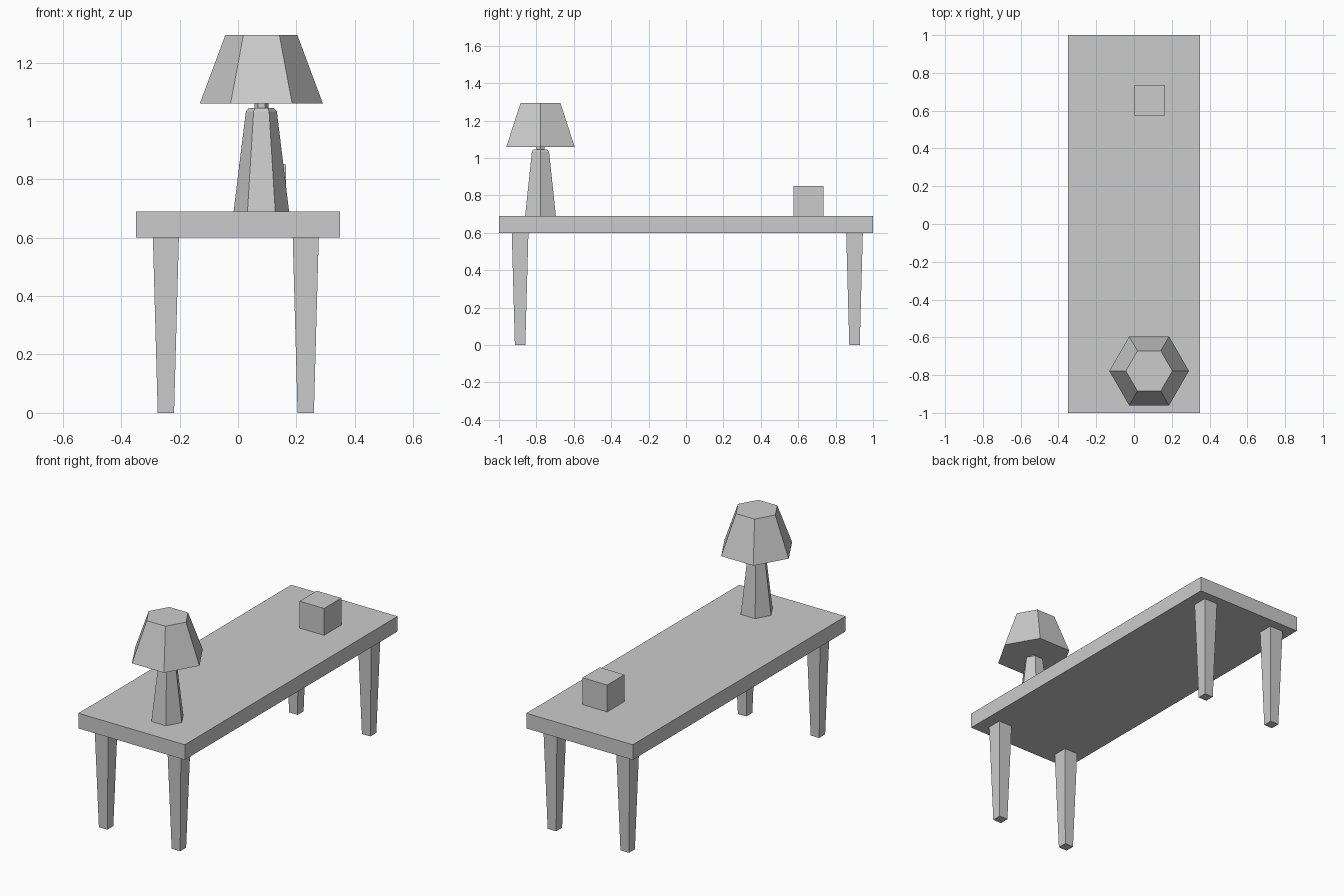
import bpy, bmesh
from math import cos, sin, pi, sqrt

if "Cube" in bpy.data.objects:
    bpy.data.objects.remove(bpy.data.objects["Cube"])


def loft(name, sides, rings, loc, turn=0.0):
    """Stack of regular polygon rings (radius, z), capped at both ends."""
    bm = bmesh.new()
    loops = []
    for r, z in rings:
        loops.append([bm.verts.new((r * cos(turn + 2 * pi * i / sides),
                                    r * sin(turn + 2 * pi * i / sides), z))
                      for i in range(sides)])
    for a, b in zip(loops, loops[1:]):
        for i in range(sides):
            j = (i + 1) % sides
            bm.faces.new((a[i], a[j], b[j], b[i]))
    bm.faces.new(loops[0][::-1])
    bm.faces.new(loops[-1])
    mesh = bpy.data.meshes.new(name)
    bm.to_mesh(mesh)
    bm.free()
    obj = bpy.data.objects.new(name, mesh)
    obj.location = (loc[0], loc[1], 0)
    bpy.context.collection.objects.link(obj)
    return obj


def box(name, center, size):
    bpy.ops.mesh.primitive_cube_add(size=1, location=center)
    obj = bpy.context.object
    obj.name = name
    obj.scale = size
    bpy.ops.object.transform_apply(location=False, rotation=False, scale=True)
    return obj


# Table top
box("table_top", (0, 0, 0.645), (0.70, 2.0, 0.09))

# Four tapered square legs
for side, x in (("left", -0.247), ("right", 0.232)):
    for end, y in (("front", -0.887), ("back", 0.901)):
        loft(f"{end}_{side}_leg", 4,
             [(0.028 * sqrt(2), 0), (0.0445 * sqrt(2), 0.60)], (x, y), pi / 4)

# Small box on the table
box("small_box", (0.084, 0.655, 0.77), (0.162, 0.162, 0.16))

# Hexagonal lamp: body with chamfered top, neck, shade
lamp = (0.08, -0.778)
loft("lamp_body", 6, [(0.095, 0.69), (0.053, 1.033), (0.043, 1.044)], lamp)
loft("lamp_neck", 6, [(0.024, 1.044), (0.024, 1.059)], lamp)
loft("lamp_shade", 6, [(0.211, 1.059), (0.123, 1.295)], lamp)
